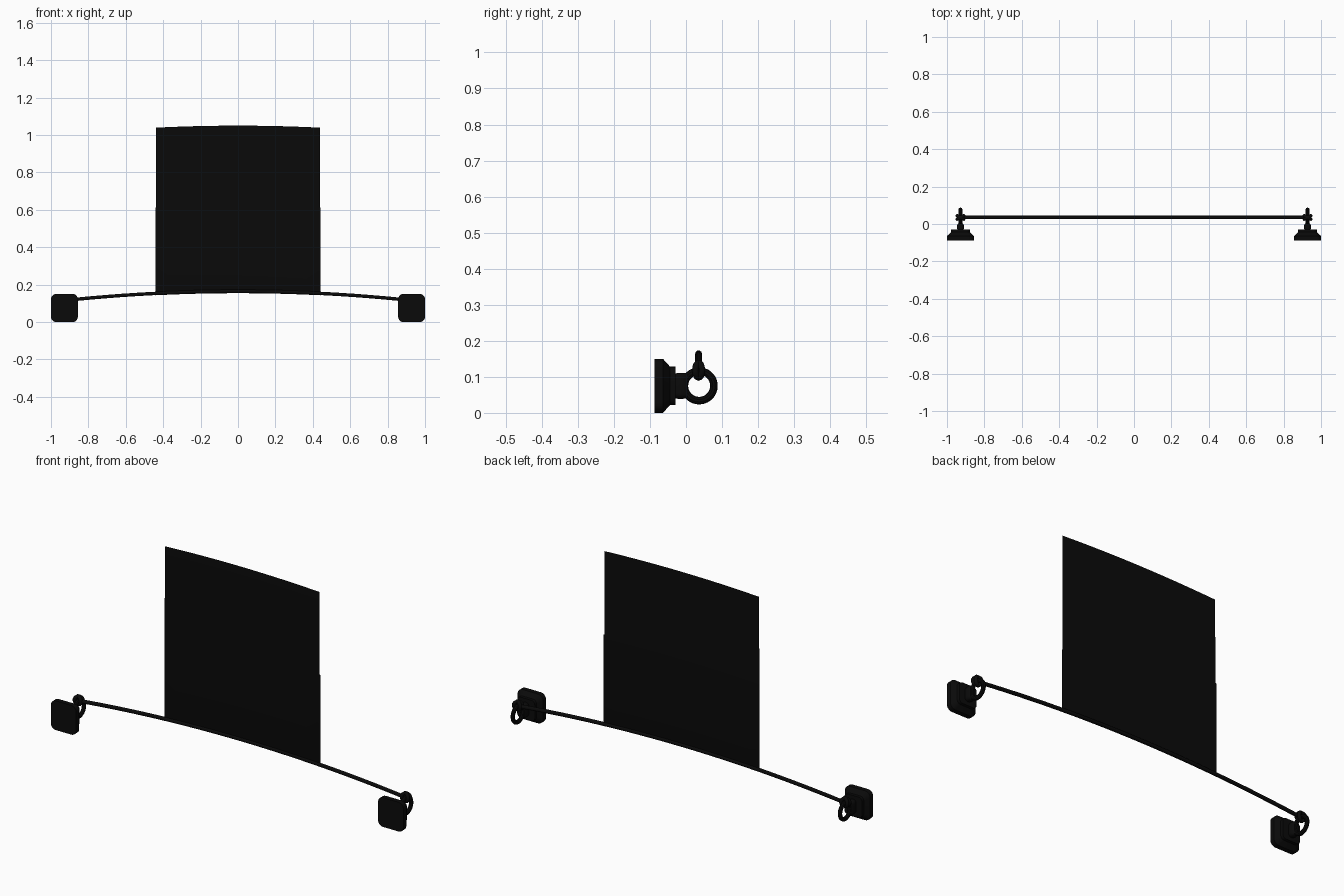
import bpy, bmesh, math
from mathutils import Matrix, Vector

if "Cube" in bpy.data.objects:
    bpy.data.objects.remove(bpy.data.objects["Cube"])

black = bpy.data.materials.new("matte_black")
black.diffuse_color = (0.003, 0.003, 0.003, 1)
black.use_nodes = True
black.node_tree.nodes["Principled BSDF"].inputs["Base Color"].default_value = black.diffuse_color

ROPE_Y = 0.035      # depth of rope, ring centre and cloth
MOUNT_X, MOUNT_Z = 0.928, 0.075


def arch(x):
    """Height of the rope centre line."""
    return 0.164 - 0.042 * (x / 0.86) ** 2


def finish(name, bm, angle=35):
    bmesh.ops.recalc_face_normals(bm, faces=bm.faces)
    me = bpy.data.meshes.new(name)
    bm.to_mesh(me)
    bm.free()
    me.materials.append(black)
    ob = bpy.data.objects.new(name, me)
    bpy.context.collection.objects.link(ob)
    bpy.ops.object.select_all(action='DESELECT')
    ob.select_set(True)
    bpy.context.view_layer.objects.active = ob
    bpy.ops.object.shade_smooth_by_angle(angle=math.radians(angle))
    return ob


def rounded_rect(hx, hz, r, n=5):
    pts = []
    for k, (sx, sz) in enumerate([(1, 1), (-1, 1), (-1, -1), (1, -1)]):
        for i in range(n + 1):
            a = math.pi / 2 * (k + i / n)
            pts.append((sx * (hx - r) + r * math.cos(a), sz * (hz - r) + r * math.sin(a)))
    return pts


def loft(bm, rings, closed=False):
    """Skin a list of equal-length point loops."""
    loops = [[bm.verts.new(p) for p in ring] for ring in rings]
    n = len(loops[0])
    pairs = list(zip(loops, loops[1:]))
    if closed:
        pairs.append((loops[-1], loops[0]))
    for a, b in pairs:
        for i in range(n):
            bm.faces.new((a[i], a[(i + 1) % n], b[(i + 1) % n], b[i]))
    if not closed:
        bm.faces.new(loops[0])
        bm.faces.new(loops[-1])


def torus(bm, matrix, major, minor, n=28, m=10):
    """Torus around the local z axis, placed by a matrix."""
    rings = []
    for i in range(n):
        a = 2 * math.pi * i / n
        ring = []
        for j in range(m):
            b = 2 * math.pi * j / m
            r = major + minor * math.cos(b)
            ring.append(matrix @ Vector((r * math.cos(a), r * math.sin(a), minor * math.sin(b))))
        rings.append(ring)
    loft(bm, rings, closed=True)


def stepped(name, x, sections):
    bm = bmesh.new()
    loft(bm, [[(x + px, y, MOUNT_Z + pz) for px, pz in rounded_rect(hx, hz, r)]
              for y, hx, hz, r in sections])
    return finish(name, bm)


for side, x in (("left", -MOUNT_X), ("right", MOUNT_X)):
    # Wall plate with sloped shoulder and raised boss
    stepped(side + "_wall_plate", x, [
        (-0.088, 0.072, 0.075, 0.028), (-0.064, 0.072, 0.075, 0.028),
        (-0.044, 0.050, 0.053, 0.020), (-0.029, 0.050, 0.053, 0.020)])
    # Neck joining plate and ring
    stepped(side + "_neck", x, [
        (-0.031, 0.016, 0.034, 0.014), (-0.022, 0.019, 0.036, 0.016),
        (-0.008, 0.019, 0.036, 0.016), (0.004, 0.012, 0.034, 0.010)])
    # Upright ring
    bm = bmesh.new()
    torus(bm, Matrix.Translation((x, 0.0365, MOUNT_Z)) @ Matrix.Rotation(math.pi / 2, 4, 'Y'),
          0.041, 0.0105, 36)
    finish(side + "_ring", bm)
    # Crossed rope loops knotted over the ring
    bm = bmesh.new()
    for tilt in (-28, 28):
        torus(bm, Matrix.Translation((x, ROPE_Y, 0.118))
              @ Matrix.Rotation(math.radians(tilt), 4, 'Z')
              @ Matrix.Rotation(math.pi / 2, 4, 'X'), 0.020, 0.009, 20, 8)
    finish(side + "_knot", bm, 60)

# Arched rope between the knots
bm = bmesh.new()
rings = []
for i in range(25):
    x = MOUNT_X * (i / 12 - 1)
    rings.append([(x, ROPE_Y + 0.0095 * math.cos(a), arch(x) + 0.0095 * math.sin(a))
                  for a in (2 * math.pi * j / 10 for j in range(10))])
loft(bm, rings)
finish("rope", bm, 50)

# Cloth sheet folded around the rope: one tall layer and one short layer
bm = bmesh.new()
profile = [(-0.002, 0.886, 0.438), (-0.002, 0.0, 0.440), (0.0, -0.010, 0.441),
           (0.002, 0.0, 0.441), (0.002, 0.46, 0.441)]
rows = []
for dy, dz, half in profile:
    row = []
    for i in range(13):
        x = half * (i / 6 - 1)
        row.append(bm.verts.new((x, ROPE_Y + dy, arch(x) + dz)))
    rows.append(row)
for a, b in zip(rows, rows[1:]):
    for i in range(12):
        bm.faces.new((a[i], a[i + 1], b[i + 1], b[i]))
finish("cloth_sheet", bm)
